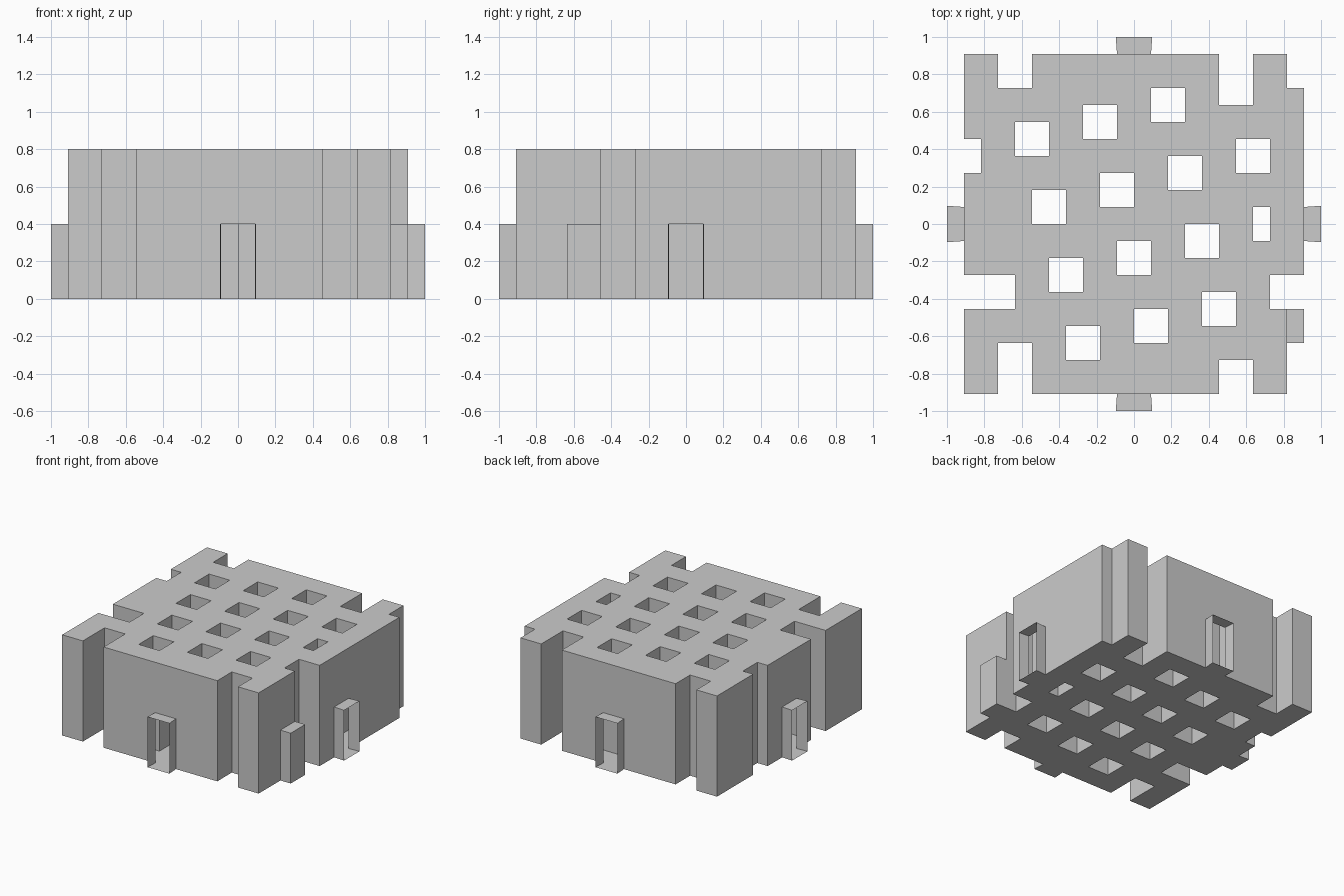
import bpy, bmesh
from mathutils import Vector

if "Cube" in bpy.data.objects:
    bpy.data.objects.remove(bpy.data.objects["Cube"])

U = 1 / 11                 # one pattern unit
Z = (0, 0.4, 0.8)          # floor, clip height, top

# Regions removed from the 20 x 20 unit plan: edge notches, then square holes
cuts = [(-8, 8, -6, 10), (5, 7, 7, 10), (9, 8, 10, 10), (8, -5, 10, -3),
        (9, -10, 10, -5), (5, -10, 7, -8), (-8, -10, -6, -7),
        (-10, -5, -7, -3), (-10, 3, -9, 5), (7, -1, 8, 1)]
holes = [(-7, 4), (-3, 5), (1, 6), (2, 2), (6, 3), (-2, 1), (-6, 0), (3, -2),
         (-1, -3), (-5, -4), (0, -7), (-4, -8), (4, -6)]
cuts += [(x, y, x + 2, y + 2) for x, y in holes]
pad = (9, -7, 10, -5)      # half-height block on the right edge


def inside(r, i, j):
    return r[0] <= i < r[2] and r[1] <= j < r[3]


def add_face(bm, points, outward):
    f = bm.faces.new([bm.verts.new(p) for p in points])
    f.normal_update()
    if f.normal.dot(Vector(outward)) < 0:
        f.normal_flip()


def finish(bm, name):
    bmesh.ops.remove_doubles(bm, verts=bm.verts, dist=1e-4)
    bmesh.ops.dissolve_limit(bm, angle_limit=0.01, verts=bm.verts, edges=bm.edges)
    me = bpy.data.meshes.new(name)
    bm.to_mesh(me)
    bm.free()
    ob = bpy.data.objects.new(name, me)
    bpy.context.collection.objects.link(ob)
    return ob


# Tile body: hollow shell around the occupied cells, open behind each clip
span = range(-10, 10)
solid = {(i, j, k) for i in span for j in span for k in (0, 1)
         if not any(inside(c, i, j) for c in cuts)
         or (k == 0 and inside(pad, i, j))}
bm = bmesh.new()
for i, j, k in solid:
    lo = (i * U, j * U, Z[k])
    hi = ((i + 1) * U, (j + 1) * U, Z[k + 1])
    for axis in range(3):
        for side in (-1, 1):
            n = [0, 0, 0]
            n[axis] = side
            if (i + n[0], j + n[1], k + n[2]) in solid:
                continue
            if axis < 2 and k == 0:
                along, across = (j, i) if axis == 0 else (i, j)
                if along in (-1, 0) and across == (9 if side > 0 else -10):
                    continue
            a, b = [t for t in range(3) if t != axis]
            pts = []
            for p, q in ((lo, lo), (hi, lo), (hi, hi), (lo, hi)):
                v = [0, 0, 0]
                v[axis] = (hi if side > 0 else lo)[axis]
                v[a], v[b] = p[a], q[b]
                pts.append(v)
            add_face(bm, pts, n)
finish(bm, "tile_body")

# Dovetail edge clips: flared sleeves with an open outer end
profile = [(-1.0, 10), (1.0, 10), (1.07, 11), (-1.07, 11)]
for name, (c, s) in {"back_clip": (1, 0), "left_clip": (0, 1),
                     "front_clip": (-1, 0), "right_clip": (0, -1)}.items():
    plan = [((x * c - y * s) * U, (x * s + y * c) * U) for x, y in profile]
    bm = bmesh.new()
    for z, n in ((0, -1), (0.4, 1)):
        add_face(bm, [(x, y, z) for x, y in plan], (0, 0, n))
    for a, b, n in ((0, 3, -1), (1, 2, 1)):
        add_face(bm, [(*plan[a], 0), (*plan[b], 0), (*plan[b], 0.4), (*plan[a], 0.4)],
                 (n * c, n * s, 0))
    finish(bm, name)
